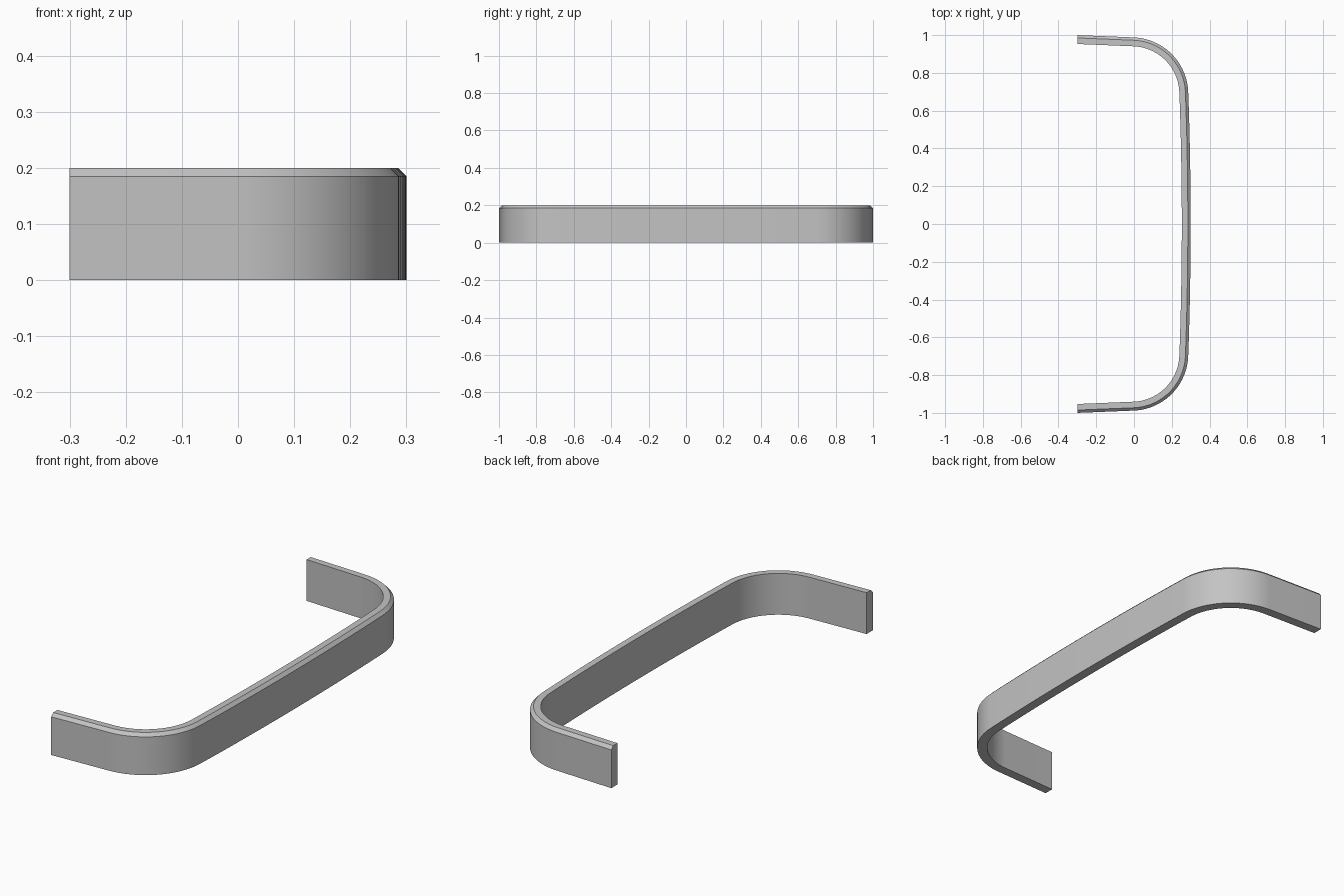
import bpy, bmesh
from math import sin, cos, radians
from mathutils import Vector

cube = bpy.data.objects.get("Cube")
if cube:
    bpy.data.objects.remove(cube, do_unlink=True)

HEIGHT, THICK, BEVEL = 0.2, 0.047, 0.015
CORNER_R, END_DEG, BOW_DEG = 0.3, 87.7, 2.1
HALF_X, HALF_Y = 0.3, 1.0

grey = bpy.data.materials.new("plain grey")
grey.use_nodes = True
colour = (0.55, 0.55, 0.55, 1)
grey.diffuse_color = colour
grey.node_tree.nodes["Principled BSDF"].inputs["Base Color"].default_value = colour


def direction(deg):
    return Vector((cos(radians(deg)), sin(radians(deg)), 0))


# Outer path as (point, outward normal): straight arm, round corner, bowed front
centre = Vector((-0.0128, -0.688, 0))
n = direction(-END_DEG)
path = [(Vector((-HALF_X, -HALF_Y, 0)), n)]
steps = 28
for i in range(steps + 1):
    n = direction(-END_DEG + (END_DEG - BOW_DEG) * i / steps)
    path.append((centre + n * CORNER_R, n))

corner_end = path[-1][0]
bow_r = -corner_end.y / sin(radians(BOW_DEG))
bow_centre = Vector((HALF_X - bow_r, 0, 0))
bow_steps = 8
for i in range(1, bow_steps + 1):
    n = direction(-BOW_DEG * (1 - i / bow_steps))
    path.append((bow_centre + n * bow_r, n))

# Mirror the half path to the other side
flip = Vector((1, -1, 1))
path += [(p * flip, m * flip) for p, m in reversed(path[:-1])]

# Cross-section as (inward offset, height), with the top outer edge bevelled
section = [(0, 0), (0, HEIGHT - BEVEL), (BEVEL, HEIGHT), (THICK, HEIGHT), (THICK, 0)]

bm = bmesh.new()
rings = []
for k, (p, m) in enumerate(path):
    at_end = k in (0, len(path) - 1)
    inward = Vector((0, -1 if m.y > 0 else 1, 0)) if at_end else -m
    rings.append([bm.verts.new(p + inward * d + Vector((0, 0, z))) for d, z in section])
count = len(section)
for a, b in zip(rings, rings[1:]):
    for j in range(count):
        k = (j + 1) % count
        bm.faces.new((a[j], b[j], b[k], a[k]))
bm.faces.new(rings[0])
bm.faces.new(rings[-1])
bmesh.ops.recalc_face_normals(bm, faces=bm.faces[:])

mesh = bpy.data.meshes.new("bumper_bar")
bm.to_mesh(mesh)
bm.free()
mesh.materials.append(grey)
bar = bpy.data.objects.new("bumper_bar", mesh)
bpy.context.collection.objects.link(bar)

# Smooth curves, crisp edges
bpy.ops.object.select_all(action="DESELECT")
bar.select_set(True)
bpy.context.view_layer.objects.active = bar
bpy.ops.object.shade_smooth_by_angle(angle=radians(30))
